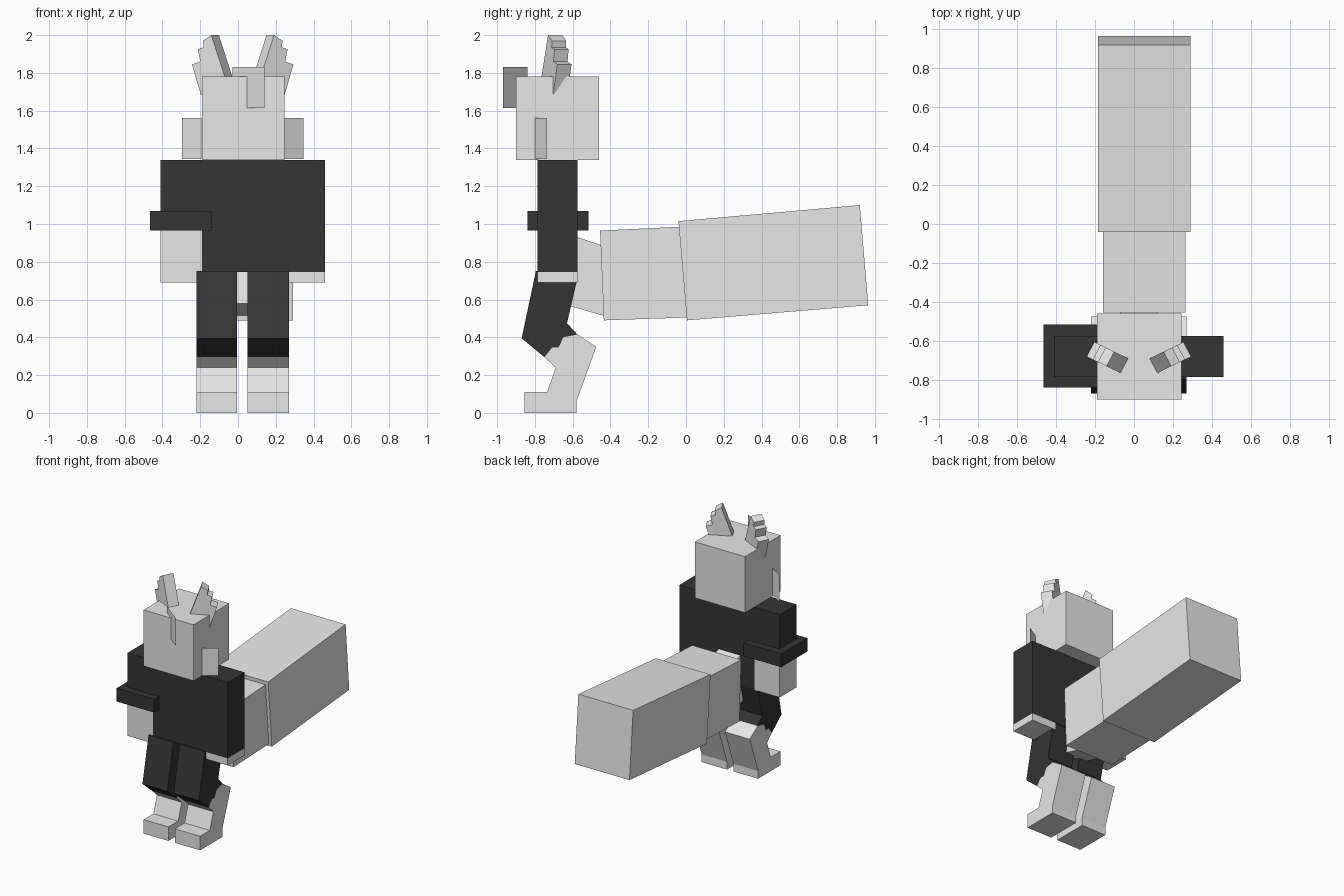
import bpy, bmesh
from mathutils import Vector

if "Cube" in bpy.data.objects:
    bpy.data.objects.remove(bpy.data.objects["Cube"])

CX = 0.025  # the figure's own plane of symmetry


def material(name, v):
    m = bpy.data.materials.new(name)
    m.diffuse_color = (v, v, v, 1)
    m.use_nodes = True
    m.node_tree.nodes["Principled BSDF"].inputs["Base Color"].default_value = m.diffuse_color
    return m


LIGHT = material("pale grey", 0.8)
DARK = material("near black", 0.035)


def finish(name, bm, mat):
    bmesh.ops.recalc_face_normals(bm, faces=bm.faces)
    me = bpy.data.meshes.new(name)
    bm.to_mesh(me)
    bm.free()
    me.materials.append(mat)
    ob = bpy.data.objects.new(name, me)
    bpy.context.collection.objects.link(ob)
    return ob


def prism(name, points, offset, mat):
    """Closed outline swept along an offset vector."""
    bm = bmesh.new()
    face = bm.faces.new([bm.verts.new(p) for p in points])
    new = bmesh.ops.extrude_face_region(bm, geom=[face])["geom"]
    verts = [g for g in new if isinstance(g, bmesh.types.BMVert)]
    bmesh.ops.translate(bm, vec=Vector(offset), verts=verts)
    return finish(name, bm, mat)


def box(name, x, y, z, mat):
    pts = [(x[0], y[0], z[0]), (x[1], y[0], z[0]), (x[1], y[1], z[0]), (x[0], y[1], z[0])]
    return prism(name, pts, (0, 0, z[1] - z[0]), mat)


def side(name, x, yz, mat):
    """Side outline in y, z swept across x."""
    return prism(name, [(x[0], y, z) for y, z in yz], (x[1] - x[0], 0, 0), mat)


def sheet(name, a, b, z, mat):
    """Thin upright card between two plan points."""
    bm = bmesh.new()
    bm.faces.new([bm.verts.new(p) for p in
                  [(*a, z[0]), (*b, z[0]), (*b, z[1]), (*a, z[1])]])
    return finish(name, bm, mat)


# head and torso
box("head", (-0.19, 0.245), (-0.9, -0.46), (1.34, 1.78), LIGHT)
box("torso", (-0.19, 0.245), (-0.78, -0.575), (0.745, 1.34), DARK)

# arms: one long sleeve, one rolled up with a wide cuff
arm_y = (-0.785, -0.575)
box("long_sleeve", (0.245, 0.46), arm_y, (0.745, 1.34), DARK)
box("left_hand", (0.245, 0.46), arm_y, (0.69, 0.745), LIGHT)
box("short_sleeve", (-0.41, -0.19), arm_y, (1.07, 1.34), DARK)
box("rolled_cuff", (-0.465, -0.14), (-0.84, -0.515), (0.965, 1.07), DARK)
box("right_forearm", (-0.41, -0.19), arm_y, (0.69, 0.965), LIGHT)

# legs: trousers down to a ragged hem, then hock, shin and foot
hem = [(-0.75, 0.295), (-0.71, 0.345), (-0.675, 0.345), (-0.65, 0.40), (-0.575, 0.415)]
trousers = [(-0.795, 0.75), (-0.87, 0.395)] + hem + [(-0.63, 0.475), (-0.58, 0.69), (-0.58, 0.75)]
lower = hem + [(-0.475, 0.35), (-0.58, 0.06), (-0.58, 0.0), (-0.855, 0.0),
               (-0.855, 0.11), (-0.735, 0.11), (-0.69, 0.24)]
for label, x in (("right", (-0.22, -0.005)), ("left", (0.05, 0.27))):
    side(label + "_trouser_leg", x, trousers, DARK)
    side(label + "_lower_leg", x, lower, LIGHT)

# tail in three widening sections
side("tail_base", (-0.07, 0.12),
     [(-0.665, 0.58), (-0.59, 0.935), (-0.44, 0.885), (-0.42, 0.51)], LIGHT)
side("tail_middle", (-0.16, 0.265),
     [(-0.455, 0.965), (-0.035, 0.985), (0.005, 0.505), (-0.435, 0.49)], LIGHT)
side("tail_end", (-0.185, 0.29),
     [(-0.04, 1.015), (0.92, 1.10), (0.965, 0.57), (0.005, 0.49)], LIGHT)

# forelock and cheek tufts as thin cards
sheet("forelock", (0.14, -0.97), (-0.03, -0.84), (1.615, 1.83), LIGHT)

# stepped ears, leaning outward and turned back; distances run outward, then height
ear = [(0.0, 1.78), (0.08, 2.0), (0.13, 1.97), (0.125, 1.935), (0.16, 1.925),
       (0.146, 1.86), (0.195, 1.845), (0.143, 1.685), (0.02, 1.73)]
for label, s in (("right", -1), ("left", 1)):
    pts = [(CX + s * (0.095 + 0.89 * d), -0.765 + 0.43 * d, z) for d, z in ear]
    prism(label + "_ear", pts, (-s * 0.04, 0.075, 0), LIGHT)
    sheet(label + "_cheek_tuft", (CX + s * 0.217, -0.8), (CX + s * 0.322, -0.735),
          (1.345, 1.56), LIGHT)
